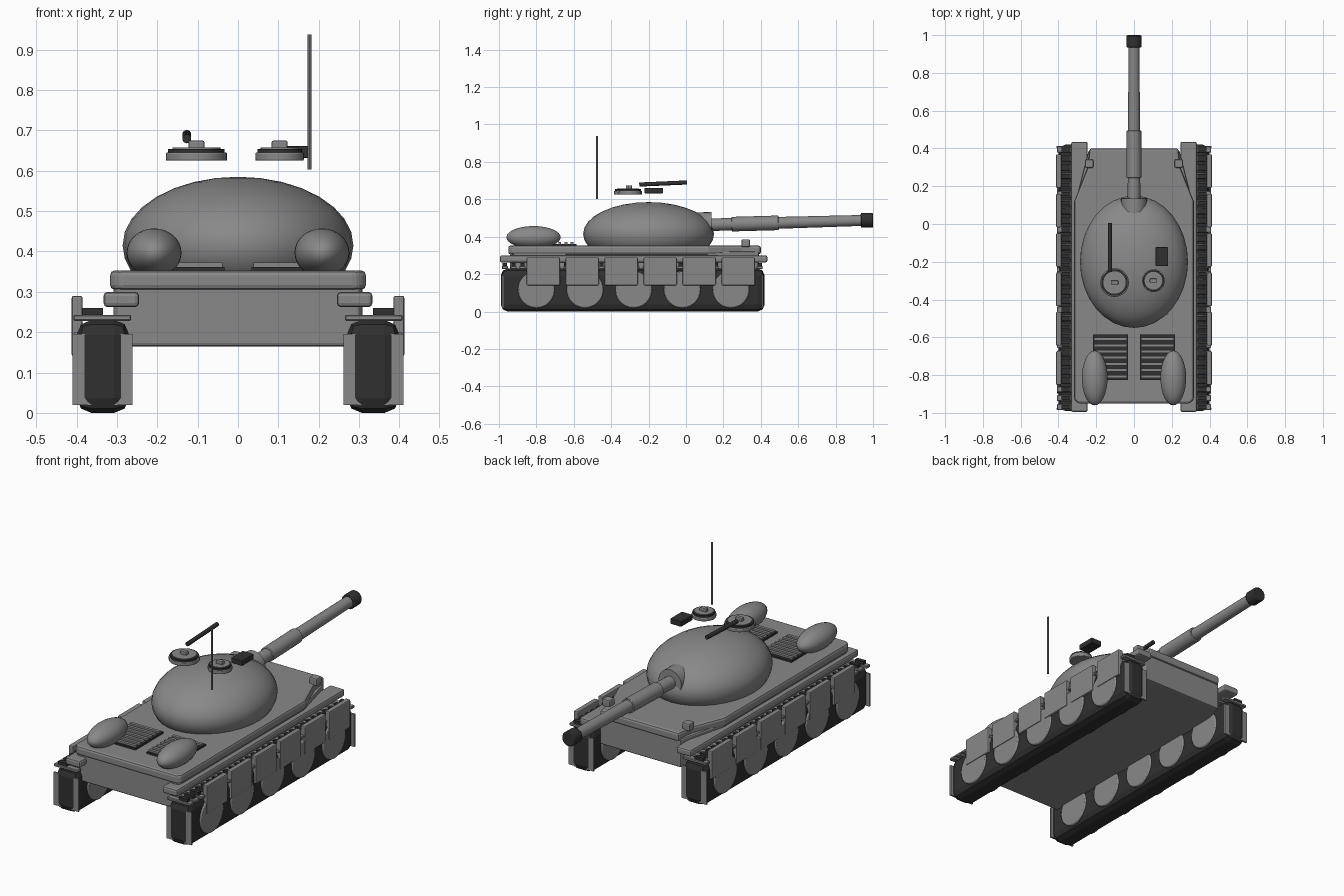
import bpy, bmesh, math
from mathutils import Vector

if "Cube" in bpy.data.objects:
    bpy.data.objects.remove(bpy.data.objects["Cube"])


def material(name, v):
    m = bpy.data.materials.new(name)
    m.diffuse_color = (v, v, v, 1)
    m.use_nodes = True
    m.node_tree.nodes["Principled BSDF"].inputs["Base Color"].default_value = m.diffuse_color
    return m


GREY = material("grey paint", 0.25)
DARK = material("dark rubber", 0.03)


def finish(name, bm, mat, bevel=0, segments=2, smooth=True, angle=35):
    bmesh.ops.recalc_face_normals(bm, faces=bm.faces)
    me = bpy.data.meshes.new(name)
    bm.to_mesh(me)
    bm.free()
    me.materials.append(mat)
    ob = bpy.data.objects.new(name, me)
    bpy.context.collection.objects.link(ob)
    bpy.context.view_layer.objects.active = ob
    ob.select_set(True)
    if bevel:
        mod = ob.modifiers.new("bevel", 'BEVEL')
        mod.width, mod.segments = bevel, segments
    if smooth:
        bpy.ops.object.shade_smooth_by_angle(angle=math.radians(angle))
    ob.select_set(False)
    return ob


def add_box(bm, x0, x1, y0, y1, z0, z1):
    vs = bmesh.ops.create_cube(bm, size=1)["verts"]
    for v in vs:
        v.co = Vector(((x0 + x1) / 2 + v.co.x * (x1 - x0),
                       (y0 + y1) / 2 + v.co.y * (y1 - y0),
                       (z0 + z1) / 2 + v.co.z * (z1 - z0)))


def boxes(name, mat, dims, bevel=0, segments=2):
    bm = bmesh.new()
    for d in dims:
        add_box(bm, *d)
    return finish(name, bm, mat, bevel, segments, smooth=False)


def rod(name, mat, a, b, r1, r2=None, n=24, bevel=0):
    a, b = Vector(a), Vector(b)
    bm = bmesh.new()
    bmesh.ops.create_cone(bm, cap_ends=True, segments=n, radius1=r1,
                          radius2=r1 if r2 is None else r2, depth=(b - a).length)
    ob = finish(name, bm, mat, bevel)
    ob.location = (a + b) / 2
    ob.rotation_euler = (b - a).to_track_quat('Z', 'Y').to_euler()
    return ob


def ellipsoid(name, mat, centre, radii, u=32, v=16, rot=(0, 0, 0)):
    bm = bmesh.new()
    bmesh.ops.create_uvsphere(bm, u_segments=u, v_segments=v, radius=1)
    for p in bm.verts:
        p.co = Vector([c * r for c, r in zip(p.co, radii)])
    ob = finish(name, bm, mat, angle=60)
    ob.location, ob.rotation_euler = centre, rot
    return ob


def slab(name, half, z0, z1, bevel):
    # mirrored plan outline extruded upwards
    pts = half + [(-x, y) for x, y in reversed(half)]
    bm = bmesh.new()
    f = bm.faces.new([bm.verts.new((x, y, z0)) for x, y in pts])
    new = bmesh.ops.extrude_face_region(bm, geom=[f])["geom"]
    bmesh.ops.translate(bm, vec=(0, 0, z1 - z0),
                        verts=[g for g in new if isinstance(g, bmesh.types.BMVert)])
    return finish(name, bm, GREY, bevel, smooth=False)


# Hull
slab("lower_hull", [(0.30, -0.94), (0.308, -0.92), (0.308, 0.12), (0.24, 0.39)],
     0.165, 0.32, 0.008)
slab("deck", [(0.295, -0.95), (0.317, -0.93), (0.317, 0.12), (0.245, 0.30), (0.235, 0.40)],
     0.305, 0.353, 0.012)

# Running gear on both sides
for s, side in ((-1, "left"), (1, "right")):
    def sx(a, b):
        return (min(s * a, s * b), max(s * a, s * b))

    boxes(side + "_track", DARK, [(*sx(0.27, 0.40), -0.99, 0.42, 0, 0.23)], 0.037, 2)
    for i in range(5):
        y = -0.80 + 0.26 * i
        rod(f"{side}_wheel_{i}", GREY, (s * 0.262, y, 0.117), (s * 0.408, y, 0.117),
            0.098, n=32, bevel=0.006)
    boxes(side + "_skirts", GREY,
          [(*sx(0.385, 0.412), -0.852 + 0.2085 * i, -0.674 + 0.2085 * i, 0.14, 0.29)
           for i in range(6)], 0.005)
    boxes(side + "_end_flaps", GREY,
          [(*sx(0.262, 0.41), y, y + 0.01, 0.02, 0.195) for y in (-0.983, 0.403)])
    boxes(side + "_track_links", GREY,
          [(*sx(0.265, 0.408), -0.985 + 0.047 * i, -0.953 + 0.047 * i, 0.228, 0.243)
           for i in range(30)], 0.003, 1)
    boxes(side + "_link_pads", DARK,
          [(*sx(0.335, 0.385), -0.98 + 0.047 * i, -0.958 + 0.047 * i, 0.242, 0.26)
           for i in range(30)])
    boxes(side + "_fender", GREY, [(*sx(0.245, 0.333), -0.995, 0.435, 0.262, 0.30)], 0.01)
    boxes(side + "_headlamp", GREY, [(*sx(0.215, 0.26), 0.297, 0.342, 0.345, 0.386)], 0.007)
    # Rear fuel tank and engine grille
    ellipsoid(side + "_fuel_tank", GREY, (s * 0.208, -0.815, 0.397), (0.068, 0.145, 0.06))
    boxes(side + "_grille_base", DARK, [(*sx(0.033, 0.218), -0.825, -0.585, 0.35, 0.362)])
    boxes(side + "_grille_slats", GREY,
          [(*sx(0.038, 0.213), -0.815 + 0.033 * i, -0.799 + 0.033 * i, 0.36, 0.372)
           for i in range(7)])

# Turret and gun
ellipsoid("turret", GREY, (0, -0.20, 0.415), (0.286, 0.35, 0.17))


def gun(y):
    return (0, y, 0.463 + 0.0285 * (y - 0.1))


rod("gun_collar", GREY, gun(0.02), gun(0.137), 0.068)
rod("barrel", GREY, gun(0.05), gun(0.96), 0.034, 0.029)
rod("barrel_sleeve", GREY, gun(0.245), gun(0.495), 0.039, bevel=0.003)
rod("muzzle", DARK, gun(0.935), gun(0.9995), 0.039, bevel=0.004)

# Hatches above the turret
for name, x, y, r in (("commander_hatch", -0.103, -0.31, 0.076),
                      ("loader_hatch", 0.103, -0.30, 0.06)):
    rod(name, GREY, (x, y, 0.625), (x, y, 0.645), r, n=32, bevel=0.003)
    rod(name + "_ring", DARK, (x, y, 0.643), (x, y, 0.654), r * 0.92, n=32)
    rod(name + "_lid", GREY, (x, y, 0.645), (x, y, 0.657), r * 0.78, n=32)
    boxes(name + "_handle", GREY,
          [(x - 0.02, x + 0.02, y - 0.011, y + 0.011, 0.65, 0.675)], 0.005)

# Sight, machine gun, antenna
boxes("sight_box", DARK, [(0.115, 0.18, -0.222, -0.123, 0.632, 0.661)], 0.003)
rod("machine_gun", DARK, (-0.127, -0.25, 0.679), (-0.127, 0.005, 0.69), 0.011, n=16)
rod("antenna", GREY, (0.177, -0.475, 0.603), (0.177, -0.475, 0.938), 0.005, n=8)
